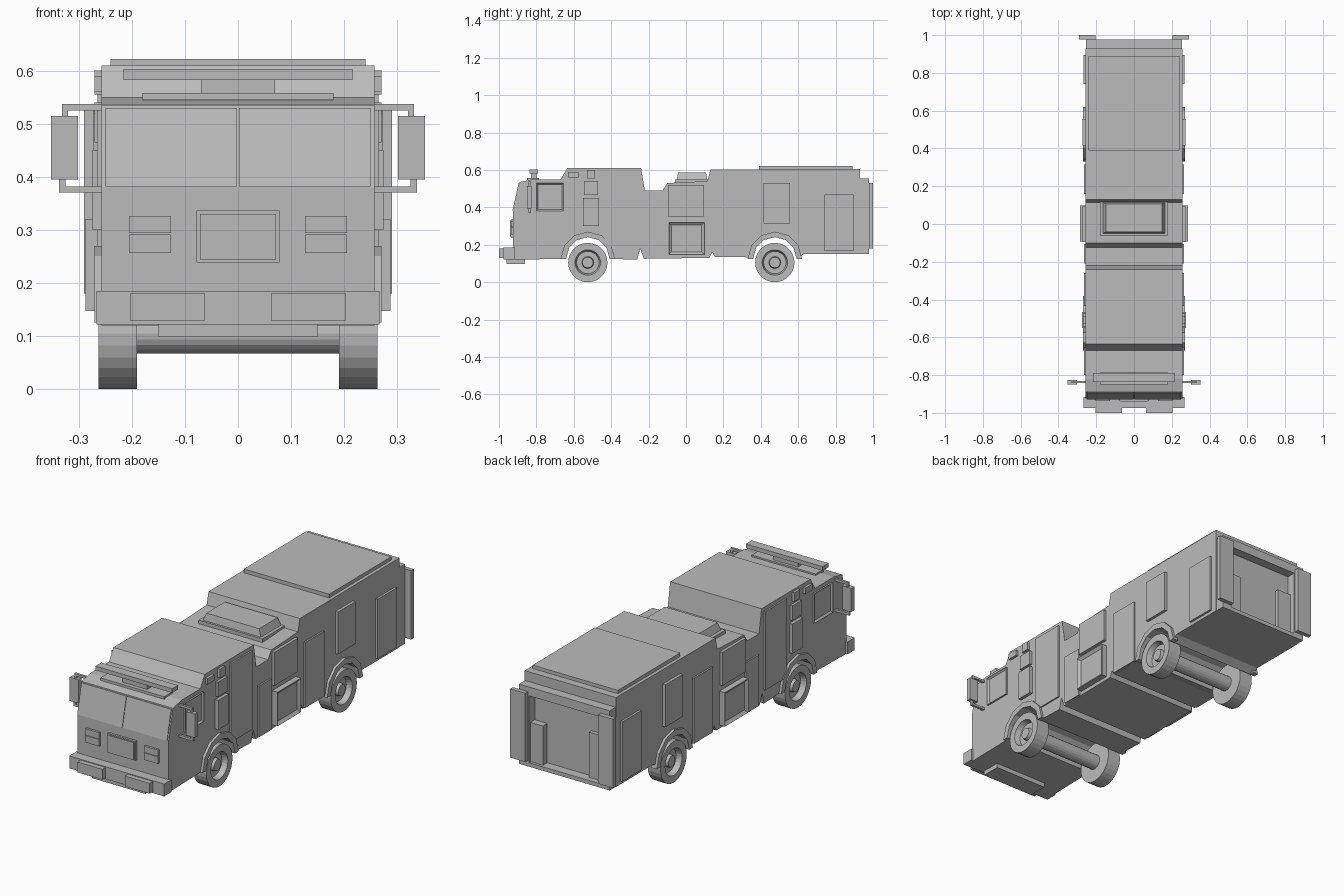
import bpy, bmesh, math
from mathutils import Matrix, Vector

if "Cube" in bpy.data.objects:
    bpy.data.objects.remove(bpy.data.objects["Cube"])

GREY = (0.5, 0.5, 0.5, 1)
grey = bpy.data.materials.new("plain_grey")
grey.use_nodes = True
grey.diffuse_color = GREY
grey.node_tree.nodes["Principled BSDF"].inputs["Base Color"].default_value = GREY


def finish(name, bm):
    bmesh.ops.recalc_face_normals(bm, faces=bm.faces)
    mesh = bpy.data.meshes.new(name)
    bm.to_mesh(mesh)
    bm.free()
    mesh.materials.append(grey)
    obj = bpy.data.objects.new(name, mesh)
    bpy.context.collection.objects.link(obj)
    return obj


def box(name, x, y, z, taper=1.0, inset=0.0):
    """Box from ranges; taper narrows the top, inset sinks a panel in the outer side."""
    bm = bmesh.new()
    bmesh.ops.create_cube(bm, size=1)
    for v in bm.verts:
        k = taper if v.co.z > 0 else 1
        v.co = [(a + b) / 2 + c * (b - a) * s
                for (a, b), c, s in zip((x, y, z), v.co, (k, k, 1))]
    if inset:
        outer = max(bm.faces, key=lambda f: f.calc_center_median().x)
        bmesh.ops.inset_region(bm, faces=[outer], thickness=inset, depth=-0.012)
    return finish(name, bm)


def mirror(obj):
    """Add the same part on the other side of x = 0."""
    bm = bmesh.new()
    bm.from_mesh(obj.data)
    bm.transform(Matrix.Scale(-1, 4, (1, 0, 0)))
    return finish(obj.name.replace("left", "right"), bm)


def pair(name, *args, **kw):
    mirror(box("left_" + name, *args, **kw))


def extrude(name, points, x0, x1):
    """Side profile of (y, z) points pushed from x0 to x1."""
    bm = bmesh.new()
    face = bm.faces.new([bm.verts.new((x0, y, z)) for y, z in points])
    geom = bmesh.ops.extrude_face_region(bm, geom=[face])["geom"]
    bmesh.ops.translate(bm, vec=(x1 - x0, 0, 0),
                        verts=[v for v in geom if isinstance(v, bmesh.types.BMVert)])
    return finish(name, bm)


AXLES = {"front": -0.525, "rear": 0.475}
HUB_Z = 0.105


def arch(y, r, steps=6):
    return [(y + r * math.cos(math.pi * (1 - i / steps)),
             HUB_Z + 0.02 + r * math.sin(math.pi * (1 - i / steps)))
            for i in range(steps + 1)]


# Body: one long side silhouette with wheel arches and underside joints
bottom = [(-0.925, 0.12)] + arch(AXLES["front"], 0.118) + [
    (-0.26, 0.12), (-0.245, 0.18), (-0.225, 0.125), (0.125, 0.13), (0.14, 0.16),
    (0.155, 0.135), (0.31, 0.135)] + arch(AXLES["rear"], 0.118) + [(0.63, 0.15), (0.93, 0.15)]
top = [(0.93, 0.605), (0.13, 0.602), (0.115, 0.54), (-0.1, 0.53), (-0.125, 0.49),
       (-0.22, 0.49), (-0.24, 0.61), (-0.635, 0.61), (-0.67, 0.55), (-0.82, 0.55),
       (-0.89, 0.535), (-0.925, 0.38)]
extrude("body", bottom + top, -0.257, 0.257)

# Wheel arch lips, axles and wheels
for end, y in AXLES.items():
    mirror(extrude("left_" + end + "_arch_lip", arch(y, 0.145) + arch(y, 0.116)[::-1], 0.24, 0.27))

    bm = bmesh.new()
    bmesh.ops.create_cone(bm, cap_ends=True, segments=20, radius1=0.038, radius2=0.038, depth=0.42,
                          matrix=Matrix.Translation((0, y, HUB_Z)) @ Matrix.Rotation(math.pi / 2, 4, "Y"))
    finish(end + "_axle", bm)

    # Lathe section of (x, radius): tyre, sunken rim, hub
    section = [(0.19, 0), (0.19, 0.105), (0.263, 0.105), (0.263, 0.068), (0.235, 0.06),
               (0.235, 0.032), (0.252, 0.028), (0.252, 0)]
    bm = bmesh.new()
    verts = [bm.verts.new((x, y, HUB_Z + r)) for x, r in section]
    edges = [bm.edges.new(p) for p in zip(verts, verts[1:])]
    bmesh.ops.spin(bm, geom=verts + edges, cent=(0, y, HUB_Z), axis=(1, 0, 0),
                   angle=math.tau, steps=28)
    bmesh.ops.remove_doubles(bm, verts=bm.verts, dist=0.0005)
    mirror(finish("left_" + end + "_wheel", bm))

# Rear bay: posts, lintel, sill, lockers and end plates
pair("rear_post", (0.2, 0.255), (0.925, 0.978), (0.15, 0.555))
box("rear_lintel", (-0.2, 0.2), (0.925, 0.978), (0.51, 0.555))
box("rear_sill", (-0.2, 0.2), (0.925, 0.978), (0.15, 0.17))
pair("rear_plate", (0.205, 0.29), (0.978, 1.0), (0.18, 0.53))
box("tall_rear_locker", (-0.2, -0.12), (0.925, 0.95), (0.17, 0.4))
box("short_rear_locker", (0.13, 0.2), (0.925, 0.965), (0.17, 0.37))

# Front: bumper, grille, lamps, windscreen
box("bumper", (-0.267, 0.267), (-0.975, -0.915), (0.122, 0.185))
pair("bumper_block", (0.063, 0.203), (-1.0, -0.97), (0.128, 0.181))
box("front_step", (-0.15, 0.15), (-0.96, -0.86), (0.098, 0.124))
box("grille_frame", (-0.078, 0.078), (-0.936, -0.92), (0.238, 0.336))
box("grille", (-0.072, 0.072), (-0.941, -0.93), (0.244, 0.33))
for label, z in (("upper", (0.294, 0.326)), ("lower", (0.256, 0.291))):
    pair(label + "_headlamp", (0.126, 0.205), (-0.936, -0.92), z)
glass = [(-0.925, 0.382), (-0.892, 0.53), (-0.887, 0.53), (-0.92, 0.382)]
mirror(extrude("left_windscreen", [(y - 0.003, z) for y, z in glass], 0.002, 0.25))

# Cab roof light bar
box("light_bar_base", (-0.18, 0.18), (-0.85, -0.785), (0.545, 0.558))
box("light_bar_post", (-0.07, 0.07), (-0.83, -0.8), (0.555, 0.584))
box("light_bar", (-0.216, 0.216), (-0.837, -0.79), (0.582, 0.603))

# Mirrors on their arms
pair("mirror", (0.302, 0.352), (-0.85, -0.825), (0.395, 0.515))
pair("mirror_upper_arm", (0.25, 0.332), (-0.842, -0.83), (0.525, 0.537))
pair("mirror_upper_drop", (0.32, 0.332), (-0.842, -0.83), (0.512, 0.53))
pair("mirror_lower_arm", (0.25, 0.337), (-0.842, -0.83), (0.37, 0.382))
pair("mirror_lower_drop", (0.325, 0.337), (-0.842, -0.83), (0.375, 0.4))

# Roof parts
box("roof_pad", (-0.24, 0.24), (0.39, 0.89), (0.6, 0.622))
box("hatch_base", (-0.18, 0.18), (-0.06, 0.12), (0.53, 0.55))
box("hatch", (-0.165, 0.165), (-0.05, 0.115), (0.545, 0.587), taper=0.9)

# Side doors, windows and lockers: outer x, y range, z range, inset
SIDE = [
    ("cab_side_window", 0.266, (-0.8, -0.655), (0.38, 0.53), 0.014),
    ("crew_door", 0.265, (-0.435, -0.26), (0.19, 0.59), 0),
    ("front_marker", 0.27, (-0.63, -0.575), (0.56, 0.59), 0),
    ("rear_marker", 0.27, (-0.53, -0.487), (0.555, 0.6), 0),
    ("small_side_window", 0.27, (-0.545, -0.47), (0.465, 0.54), 0),
    ("tall_side_window", 0.274, (-0.55, -0.465), (0.3, 0.45), 0),
    ("low_locker", 0.265, (-0.21, -0.105), (0.13, 0.39), 0),
    ("pump_panel", 0.272, (-0.095, 0.095), (0.35, 0.52), 0),
    ("pump_locker", 0.287, (-0.092, 0.098), (0.147, 0.32), 0.022),
    ("middle_locker", 0.265, (0.16, 0.315), (0.137, 0.47), 0),
    ("high_locker", 0.272, (0.415, 0.555), (0.315, 0.53), 0),
    ("rear_locker", 0.268, (0.74, 0.895), (0.167, 0.47), 0),
]
for name, x, y, z, inset in SIDE:
    pair(name, (0.25, x), y, z, inset=inset)
